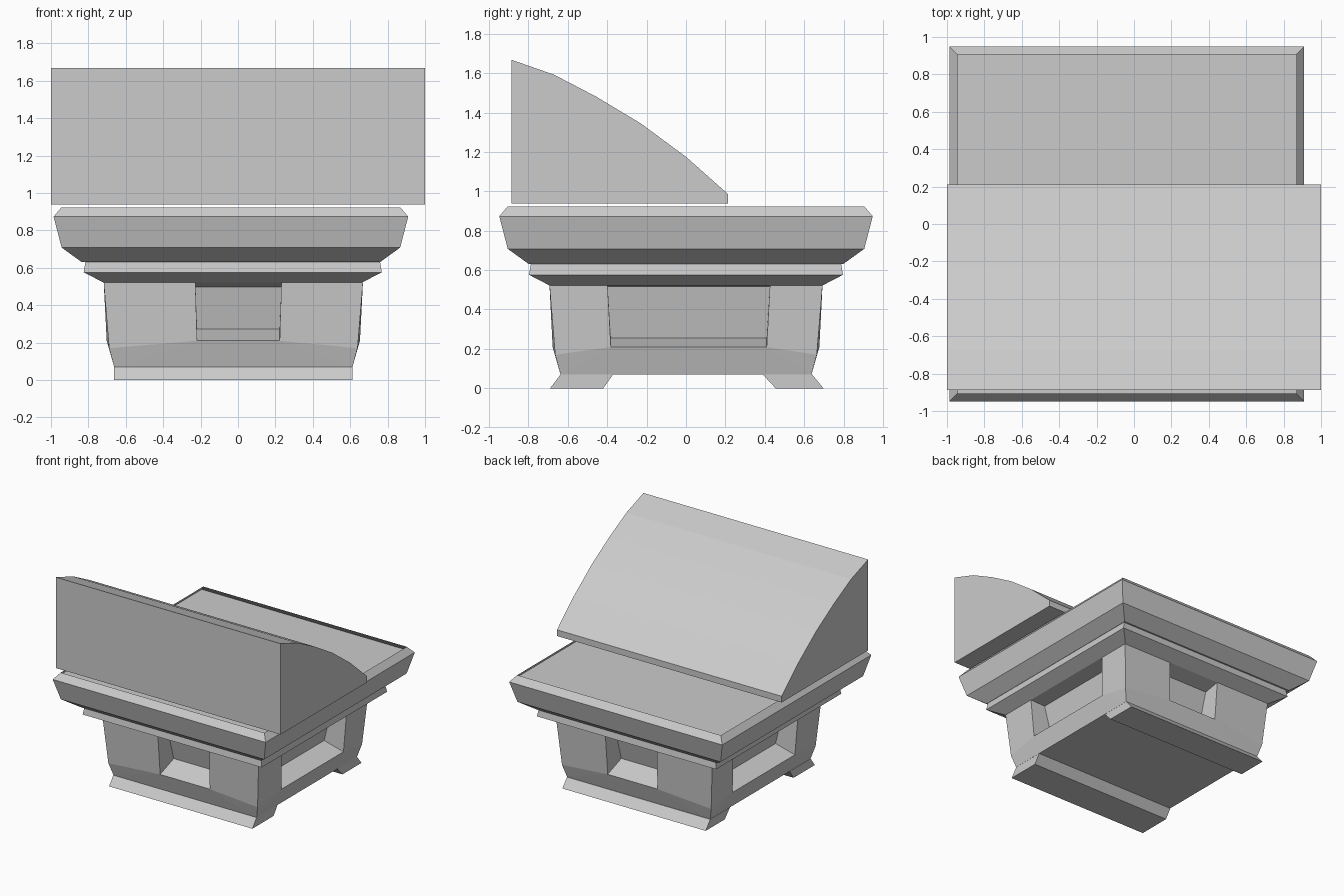
import bpy
import bmesh

if "Cube" in bpy.data.objects:
    bpy.data.objects.remove(bpy.data.objects["Cube"])

stone = bpy.data.materials.new("grey_stone")
stone.diffuse_color = (0.6, 0.6, 0.6, 1.0)
stone.use_nodes = True
stone.node_tree.nodes["Principled BSDF"].inputs["Base Color"].default_value = stone.diffuse_color


def make(name, verts, faces, loc=(0, 0, 0)):
    mesh = bpy.data.meshes.new(name)
    mesh.from_pydata(verts, [], faces)
    mesh.materials.append(stone)
    obj = bpy.data.objects.new(name, mesh)
    obj.location = loc
    bpy.context.collection.objects.link(obj)
    return obj


def tier(name, rings, loc, capped=True):
    """Stack of square rings (half width, height), optionally capped."""
    verts, faces = [], []
    for h, z in rings:
        verts += [(-h, -h, z), (h, -h, z), (h, h, z), (-h, h, z)]
    for r in range(len(rings) - 1):
        for i in range(4):
            a, b = r * 4 + i, r * 4 + (i + 1) % 4
            faces.append((a, b, b + 4, a + 4))
    n = len(verts)
    if capped:
        faces += [(3, 2, 1, 0), (n - 4, n - 3, n - 2, n - 1)]
    return make(name, verts, faces, loc)


def extrude_x(name, profile, x0, x1):
    """Solid prism along x from a (y, z) profile."""
    n = len(profile)
    verts = [(x, y, z) for x in (x0, x1) for y, z in profile]
    faces = [(i, (i + 1) % n, (i + 1) % n + n, i + n) for i in range(n)]
    faces += [tuple(reversed(range(n))), tuple(range(n, 2 * n))]
    obj = make(name, verts, faces)
    bm = bmesh.new()
    bm.from_mesh(obj.data)
    bmesh.ops.recalc_face_normals(bm, faces=bm.faces)
    bm.to_mesh(obj.data)
    bm.free()
    return obj


# Base block: four bulging walls, each with a recessed window
TOP, MID, BOT = (0.693, 0.522), (0.664, 0.17), (0.637, 0.07)
SILL_Z, SILL_OUT = 0.21, 0.677
verts, faces = [], []
# per side: window half width, sideways shift, inner sill height, inner head height
windows = [(0.23, 0.027, 0.272, 0.498), (0.412, 0.014, 0.255, 0.517),
           (0.23, -0.027, 0.272, 0.498), (0.412, -0.014, 0.255, 0.517)]
for side, (w, s, sill, head) in enumerate(windows):
    wb = w * 0.96
    wall = [(-TOP[0], TOP[0], TOP[1]), (TOP[0], TOP[0], TOP[1]),
            (-MID[0], MID[0], MID[1]), (MID[0], MID[0], MID[1]),
            (-BOT[0], BOT[0], BOT[1]), (BOT[0], BOT[0], BOT[1]),
            (s - w, TOP[0], TOP[1]), (s + w, TOP[0], TOP[1]),
            (s - wb, SILL_OUT, SILL_Z), (s + wb, SILL_OUT, SILL_Z),
            (s - w, 0.56, head), (s + w, 0.56, head),
            (s - wb, 0.505, sill), (s + wb, 0.505, sill)]
    o = len(verts)
    for u, d, z in wall:
        x, y = u, -d
        for _ in range(side):
            x, y = -y, x
        verts.append((x, y, z))
    for f in [(0, 2, 8, 6), (7, 9, 3, 1),            # wall beside window
              (2, 4, 8), (8, 4, 5, 9), (9, 5, 3),    # lower slope
              (6, 8, 12, 10), (11, 13, 9, 7),        # jambs
              (8, 9, 13, 12), (10, 11, 7, 6),        # sill and head
              (10, 12, 13, 11)]:                     # recess back
        faces.append(tuple(i + o for i in f))
faces.append((4, 14 * 3 + 4, 14 * 2 + 4, 14 + 4))    # underside
make("base_block", verts, faces, (-0.025, 0, 0))

# Feet: two splayed rails along x
extrude_x("front_foot", [(-0.69, 0), (-0.42, 0), (-0.37, 0.07), (-0.637, 0.07)], -0.664, 0.611)
extrude_x("back_foot", [(0.455, 0), (0.698, 0), (0.64, 0.07), (0.39, 0.07)], -0.664, 0.611)

# Stepped mouldings above the base
tier("neck_moulding", [(0.693, 0.522), (0.797, 0.576), (0.787, 0.635)], (-0.028, 0, 0))
tier("cap_slab", [(0.80, 0.632), (0.905, 0.708), (0.948, 0.873)], (-0.038, 0, 0))

# Thin lip leaning inward over the slab's flat top
tier("cap_lip", [(0.948, 0.873), (0.906, 0.923)], (-0.038, 0, 0), capped=False)

# Curved wedge hovering just over the slab
extrude_x("curved_wedge", [(-0.887, 0.937), (0.212, 0.937), (0.212, 0.987), (0.0, 1.175),
                           (-0.23, 1.345), (-0.455, 1.48), (-0.67, 1.592), (-0.887, 1.668)],
          -1.0, 1.0)
